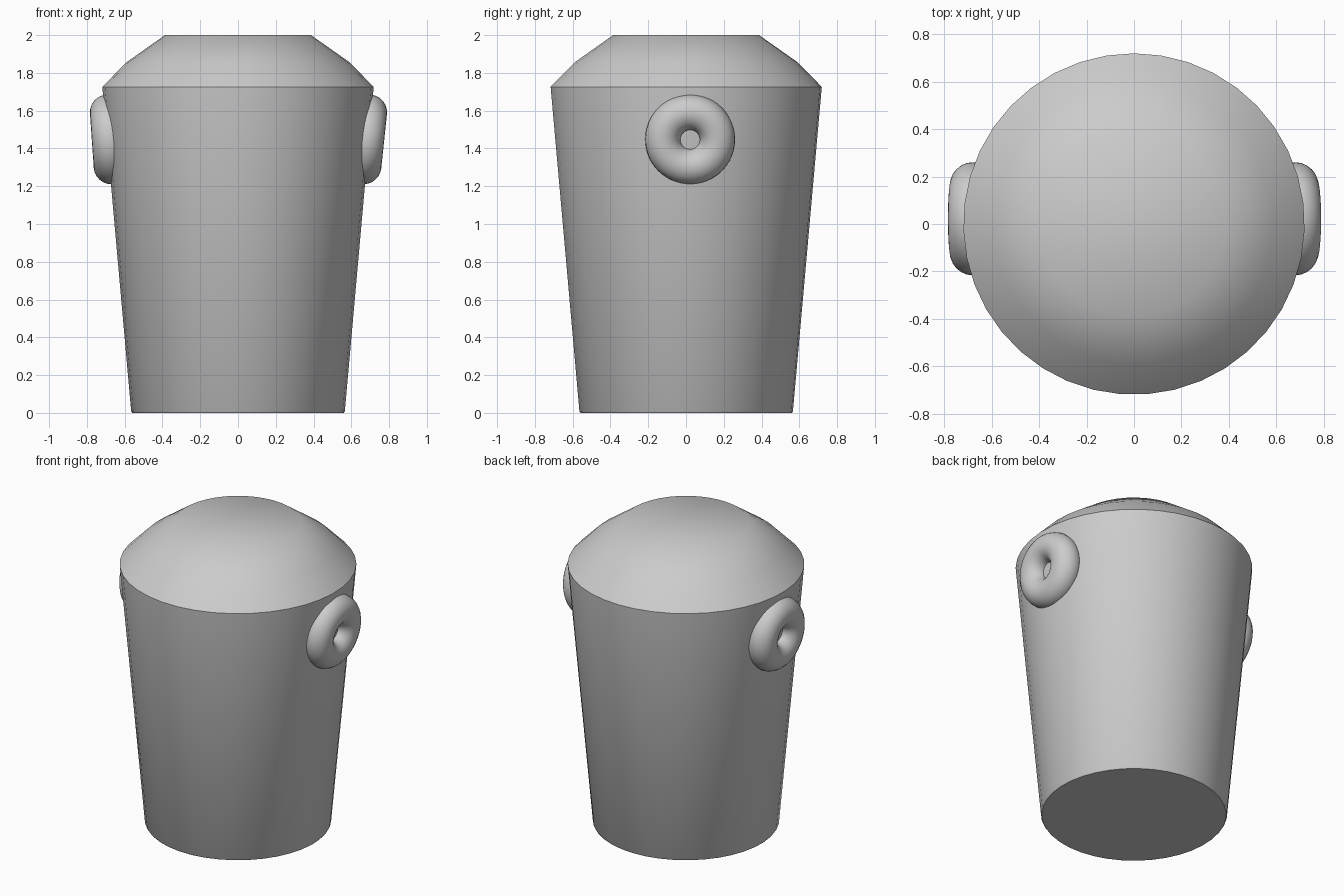
import bpy
import bmesh
from math import cos, sin, pi, radians

cube = bpy.data.objects.get("Cube")
if cube:
    bpy.data.objects.remove(cube, do_unlink=True)

# Single plain grey finish
grey = bpy.data.materials.new("plain grey")
grey.use_nodes = True
color = (0.6, 0.6, 0.6, 1)
grey.diffuse_color = color
grey.node_tree.nodes["Principled BSDF"].inputs["Base Color"].default_value = color


def finish(obj, name, angle):
    """Name the part, colour it and smooth it."""
    obj.name = name
    obj.data.materials.append(grey)
    bpy.ops.object.select_all(action="DESELECT")
    obj.select_set(True)
    bpy.context.view_layer.objects.active = obj
    bpy.ops.object.shade_smooth_by_angle(angle=radians(angle))


def lathe(name, profile, sides, angle):
    """Closed solid of revolution from (radius, height) points."""
    bm = bmesh.new()
    turns = [pi / 2 + 2 * pi * i / sides for i in range(sides)]
    rings = [[bm.verts.new((r * cos(a), r * sin(a), z)) for a in turns]
             for r, z in profile]
    for low, high in zip(rings, rings[1:]):
        for i in range(sides):
            j = (i + 1) % sides
            bm.faces.new((low[i], low[j], high[j], high[i]))
    bm.faces.new(rings[0][::-1])
    bm.faces.new(rings[-1])
    mesh = bpy.data.meshes.new(name)
    bm.to_mesh(mesh)
    bm.free()
    obj = bpy.data.objects.new(name, mesh)
    bpy.context.collection.objects.link(obj)
    finish(obj, name, angle)


# Tapered body with a chamfered foot and a sloped, flat-topped shoulder
lathe("tapered_body",
      [(0.56, 0), (0.566, 0.008), (0.719, 1.726), (0.59, 1.857), (0.387, 2)],
      39, 37.5)

# Ring handles, leaning outwards with the body walls
for name, side, lean in (("left_ring", 1, 6), ("right_ring", -1, 4)):
    bpy.ops.mesh.primitive_torus_add(
        major_segments=48, minor_segments=24,
        major_radius=0.144, minor_radius=0.094,
        location=(side * 0.68, 0.022, 1.448),
        rotation=(0, side * radians(90 + lean), 0))
    finish(bpy.context.object, name, 60)
